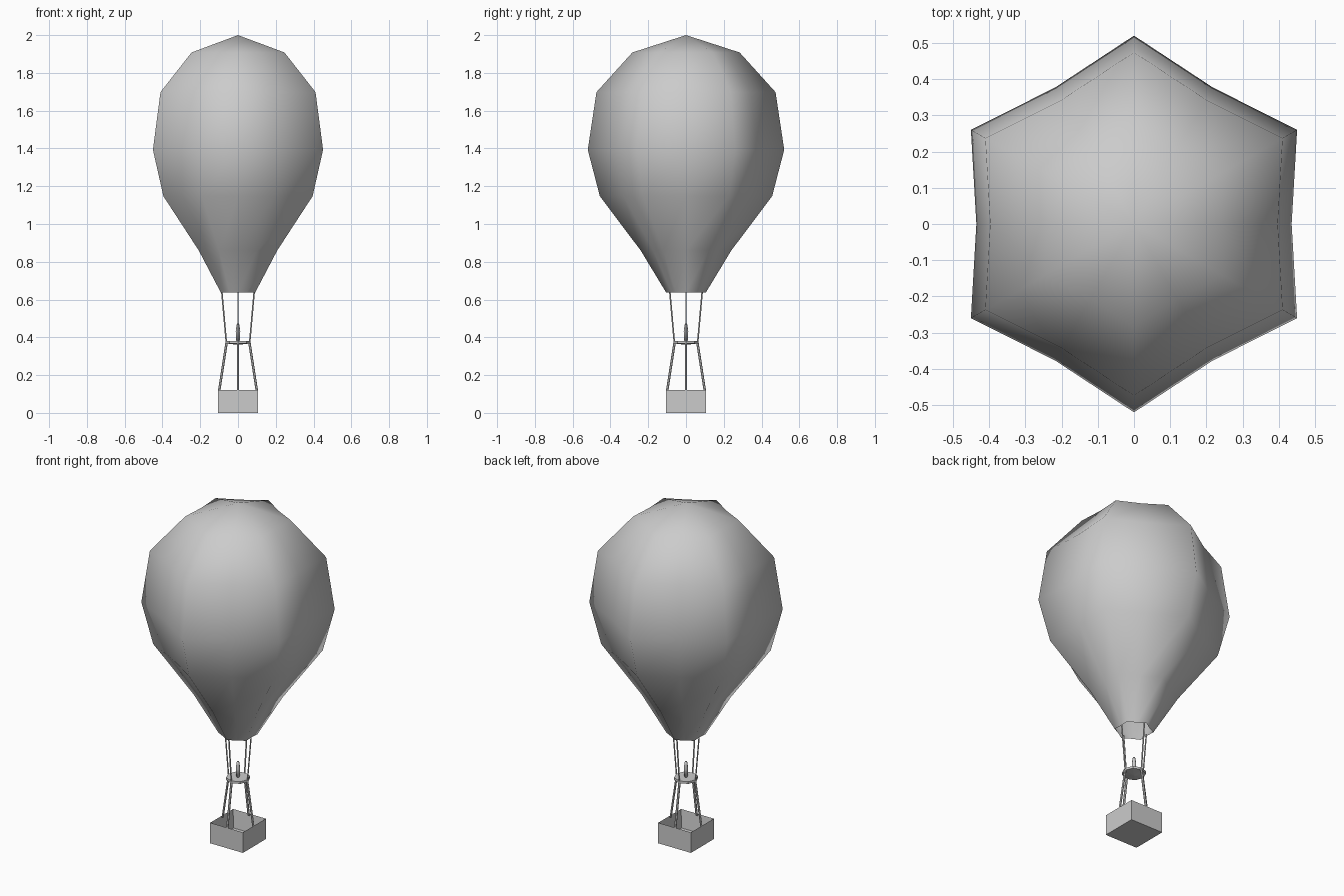
import bpy, bmesh
from math import sin, cos, pi
from mathutils import Vector

if "Cube" in bpy.data.objects:
    bpy.data.objects.remove(bpy.data.objects["Cube"])


def finish(bm, name, smooth=False):
    bmesh.ops.recalc_face_normals(bm, faces=bm.faces)
    me = bpy.data.meshes.new(name)
    bm.to_mesh(me)
    bm.free()
    for p in me.polygons:
        p.use_smooth = smooth
    ob = bpy.data.objects.new(name, me)
    bpy.context.collection.objects.link(ob)
    return ob


def lathe(name, profile, n, valley=1.0, cap_bottom=True, smooth=False):
    """Stack rings of n points; odd ridges stand out, even points sink by valley."""
    bm = bmesh.new()
    rings = []
    for r, z in profile:
        if r == 0:
            rings.append([bm.verts.new((0, 0, z))] * n)
        else:
            rings.append([bm.verts.new((r * k * cos(a), r * k * sin(a), z))
                          for i in range(n)
                          for a, k in [(2 * pi * i / n, 1 if i % 2 else valley)]])
    for lo, hi in zip(rings, rings[1:]):
        for i in range(n):
            j = (i + 1) % n
            quad = [lo[i], lo[j], hi[j], hi[i]]
            bm.faces.new(list(dict.fromkeys(quad)))
    if cap_bottom and profile[0][0] > 0:
        bm.faces.new(rings[0])
    return finish(bm, name, smooth)


def rod(name, a, b, r, sides=6):
    a, b = Vector(a), Vector(b)
    d = b - a
    bm = bmesh.new()
    bmesh.ops.create_cone(bm, cap_ends=True, segments=sides, radius1=r, radius2=r, depth=d.length)
    ob = finish(bm, name)
    ob.rotation_mode = 'QUATERNION'
    ob.rotation_quaternion = d.to_track_quat('Z', 'Y')
    ob.location = (a + b) / 2
    return ob


# Envelope: six ridges with sunken gores, open at the mouth
lathe("envelope", [(0.105, 0.637), (0.24, 0.86), (0.456, 1.147), (0.52, 1.393),
                   (0.474, 1.698), (0.284, 1.908), (0, 2.0)],
      12, valley=0.837, cap_bottom=False, smooth=True)

# Burner plate and burner
lathe("burner_plate", [(0, 0.36), (0.065, 0.368), (0.065, 0.381), (0, 0.381)], 8)
lathe("burner", [(0.009, 0.38), (0.012, 0.43), (0.009, 0.455), (0.006, 0.472), (0, 0.472)], 8, smooth=True)

# Ropes up to the mouth, poles down to the basket
for i, (c, s) in enumerate([(1, 0), (0, 1), (-1, 0), (0, -1)]):
    rod(f"rope_{i}", (c * 0.062, s * 0.062, 0.375), (c * 0.086, s * 0.086, 0.645), 0.004)
    rod(f"pole_{i}", (c * 0.1, s * 0.1, 0.115), (c * 0.06, s * 0.06, 0.375), 0.0065)

# Basket: open box with thick walls
bm = bmesh.new()
bmesh.ops.create_cube(bm, size=1)
for v in bm.verts:
    v.co = (v.co.x * 0.214, v.co.y * 0.214, (v.co.z + 0.5) * 0.121)
top = [f for f in bm.faces if f.calc_center_median().z > 0.12]
bmesh.ops.inset_region(bm, faces=top, thickness=0.014)
for v in top[0].verts:
    v.co.z = 0.015
finish(bm, "basket")
